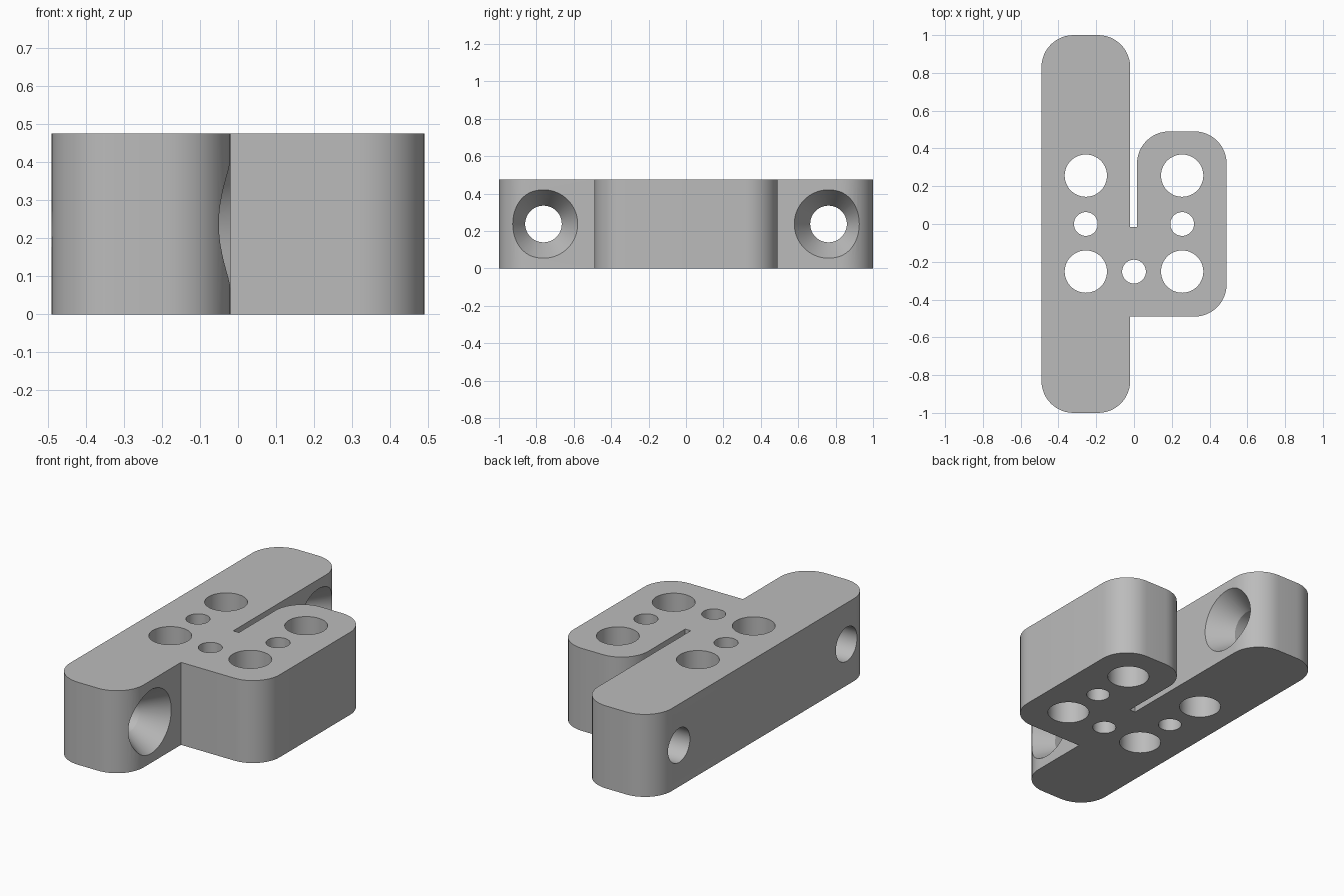
import bpy, bmesh, math
from mathutils import Vector

cube = bpy.data.objects.get("Cube")
if cube:
    bpy.data.objects.remove(cube, do_unlink=True)

HEIGHT = 0.475
CORNER = 0.17

grey = bpy.data.materials.new("plain grey")
grey.use_nodes = True
grey.diffuse_color = (0.5, 0.5, 0.5, 1)
grey.node_tree.nodes["Principled BSDF"].inputs["Base Color"].default_value = grey.diffuse_color


def add_object(name, bm):
    bmesh.ops.recalc_face_normals(bm, faces=bm.faces[:])
    mesh = bpy.data.meshes.new(name)
    bm.to_mesh(mesh)
    bm.free()
    mesh.materials.append(grey)
    obj = bpy.data.objects.new(name, mesh)
    bpy.context.collection.objects.link(obj)
    return obj


def rounded(prev, corner, after, radius, steps=12):
    """Points of a square corner rounded to the given radius."""
    a = (Vector(prev) - Vector(corner)).normalized() * radius
    b = (Vector(after) - Vector(corner)).normalized() * radius
    centre = Vector(corner) + a + b
    angles = [math.pi / 2 * i / steps for i in range(steps + 1)]
    return [centre - b * math.cos(t) - a * math.sin(t) for t in angles]


def cutter(name, profile, location, axis):
    """Turned cutter; profile is a list of (distance, radius) along the axis."""
    bm = bmesh.new()
    rot = Vector((0, 0, 1)).rotation_difference(Vector(axis))
    rings = []
    for d, r in profile:
        angles = [math.tau * i / 64 for i in range(64)]
        rings.append([bm.verts.new(Vector(location) + rot @ Vector(
            (r * math.cos(t), r * math.sin(t), d))) for t in angles])
    for lo, hi in zip(rings, rings[1:]):
        for i in range(64):
            j = (i + 1) % 64
            bm.faces.new((lo[i], lo[j], hi[j], hi[i]))
    bm.faces.new(rings[0])
    bm.faces.new(rings[-1])
    obj = add_object(name, bm)
    obj.hide_render = True
    return obj


# Outline of the long bar joined to the side block, with the slot between them
outline = [
    ((-0.49, -1), 1), ((-0.02, -1), 1), ((-0.02, -0.49), 0), ((0.49, -0.49), 1),
    ((0.49, 0.49), 1), ((0.016, 0.49), 1), ((0.016, -0.015), 0),
    ((-0.02, -0.015), 0), ((-0.02, 1), 1), ((-0.49, 1), 1),
]
points = []
for i, (p, is_round) in enumerate(outline):
    before, after = outline[i - 1][0], outline[(i + 1) % len(outline)][0]
    points += rounded(before, p, after, CORNER) if is_round else [Vector(p)]

bm = bmesh.new()
base = bm.faces.new([bm.verts.new((p.x, p.y, 0)) for p in points])
top = bmesh.ops.extrude_face_region(bm, geom=[base])["geom"]
bmesh.ops.translate(bm, vec=(0, 0, HEIGHT),
                    verts=[v for v in top if isinstance(v, bmesh.types.BMVert)])
body = add_object("mounting_block", bm)

# Vertical holes: four large, three small
cutters = []
holes = [(x, y, 0.112) for x in (-0.255, 0.255) for y in (-0.252, 0.256)]
holes += [(-0.255, 0, 0.063), (0.255, 0, 0.063), (0, -0.252, 0.063)]
for x, y, r in holes:
    cutters.append(cutter("hole_cutter", [(-0.1, r), (HEIGHT + 0.1, r)], (x, y, 0), (0, 0, 1)))

# Countersunk cross holes at the bar ends, widening toward the block side
slope = 0.085 / 0.14
for y in (-0.762, 0.762):
    profile = [(-0.1, 0.098), (0.33, 0.098), (0.53, 0.098 + 0.2 * slope)]
    cutters.append(cutter("countersink_cutter", profile, (-0.49, y, HEIGHT / 2), (1, 0, 0)))

# Cut every hole, then discard the cutters
bpy.context.view_layer.objects.active = body
body.select_set(True)
for c in cutters:
    mod = body.modifiers.new("cut", "BOOLEAN")
    mod.operation = "DIFFERENCE"
    mod.solver = "EXACT"
    mod.object = c
    bpy.ops.object.modifier_apply(modifier=mod.name)
    bpy.data.objects.remove(c, do_unlink=True)

bpy.ops.object.select_all(action="DESELECT")
body.select_set(True)
bpy.ops.object.shade_smooth_by_angle(angle=math.radians(25))
